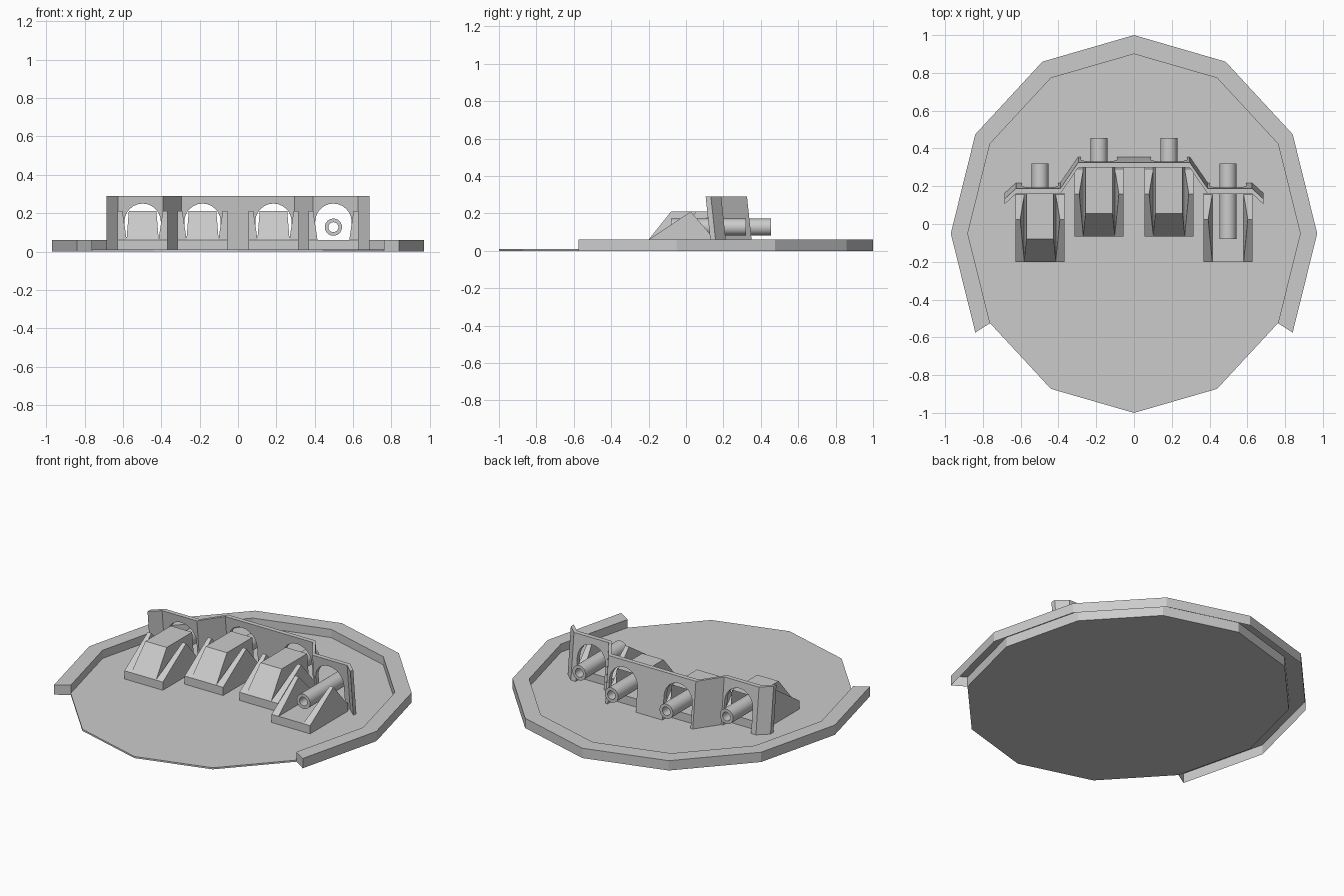
import bpy, bmesh
from math import sin, cos, pi, radians

cube = bpy.data.objects.get("Cube")
if cube:
    bpy.data.objects.remove(cube)

grey = bpy.data.materials.new("light_grey")
grey.use_nodes = True
grey.diffuse_color = (0.6, 0.6, 0.6, 1)
grey.node_tree.nodes["Principled BSDF"].inputs["Base Color"].default_value = (0.6, 0.6, 0.6, 1)


def make(name, verts, faces):
    mesh = bpy.data.meshes.new(name)
    mesh.from_pydata(verts, [], faces)
    bm = bmesh.new()
    bm.from_mesh(mesh)
    bmesh.ops.recalc_face_normals(bm, faces=bm.faces)
    bm.to_mesh(mesh)
    bm.free()
    mesh.materials.append(grey)
    ob = bpy.data.objects.new(name, mesh)
    bpy.context.collection.objects.link(ob)
    return ob


def loft(name, rings, cap_start=True, cap_end=True, closed=False):
    """Skin a list of equal-sized rings, with optional caps."""
    n = len(rings[0])
    verts = [p for ring in rings for p in ring]
    count = len(rings)
    faces = []
    for i in range(count if closed else count - 1):
        a, b = i * n, (i + 1) % count * n
        faces += [(a + k, a + (k + 1) % n, b + (k + 1) % n, b + k) for k in range(n)]
    if cap_start and not closed:
        faces.append(tuple(range(n)))
    if cap_end and not closed:
        faces.append(tuple((count - 1) * n + k for k in range(n)))
    return make(name, verts, faces)


def rect(x0, x1, y0, y1, z):
    return [(x0, y0, z), (x1, y0, z), (x1, y1, z), (x0, y1, z)]


def circle(x, y, z, r, n=24):
    return [(x + r * cos(2 * pi * k / n), y, z + r * sin(2 * pi * k / n)) for k in range(n)]


# Twelve-sided floor plate
def plate_point(k, rx, ry, z):
    a = 2 * pi * k / 12
    return (rx * cos(a), ry * sin(a) - 0.05, z)


IN, OUT = (0.88, 0.95), (0.97, 1.05)
loft("floor_plate", [[plate_point(k, *IN, z) for k in range(12)] for z in (0, 0.01)])

# Raised rim around the back and sides, open underneath
rim = loft("rim", [[plate_point(k, *IN, 0), plate_point(k, *IN, 0.06),
                    plate_point(k, *OUT, 0.06), plate_point(k, *OUT, 0)]
                   for k in range(-1, 8)])
bm = bmesh.new()
bm.from_mesh(rim.data)
under = [f for f in bm.faces if all(v.co.z < 0.001 for v in f.verts)]
bmesh.ops.delete(bm, geom=under, context='FACES')
bm.to_mesh(rim.data)
bm.free()

# Folded wall, leaning forward at the top
half = [(0.685, 0.105), (0.625, 0.16), (0.39, 0.16), (0.295, 0.298)]
path = [(-x, y) for x, y in half] + half[::-1]
THICK, LEAN = 0.028, 0.03
wall = loft("folded_wall", [[(x, y + LEAN, 0.01), (x, y + LEAN + THICK, 0.01),
                             (x, y + THICK, 0.29), (x, y, 0.29)] for x, y in path])

# Four units: centre x, y offset, has a hood
units = [("outer_right", -0.4975, 0, True), ("inner_right", -0.185, 0.135, True),
         ("inner_left", 0.185, 0.135, True), ("outer_left", 0.4975, 0, False)]

for name, cx, dy, hooded in units:
    # Arched opening in the wall
    arch = [(0.095, 0), (0.095, 0.155)]
    arch += [(0.095 * cos(pi * k / 12), 0.155 + 0.095 * sin(pi * k / 12)) for k in range(1, 12)]
    arch += [(-0.095, 0.155), (-0.095, 0)]
    cutter = loft("arch_cutter", [[(cx + u, y + dy, z) for u, z in arch] for y in (0.1, 0.3)])
    cutter.hide_render = True
    mod = wall.modifiers.new("arch", 'BOOLEAN')
    mod.operation, mod.object, mod.solver = 'DIFFERENCE', cutter, 'EXACT'
    bpy.context.view_layer.objects.active = wall
    bpy.ops.object.modifier_apply(modifier=mod.name)
    bpy.data.objects.remove(cutter)

    # Base slab
    loft(name + "_base", [rect(cx - 0.13, cx + 0.13, dy - 0.2, dy + 0.165, z) for z in (0.01, 0.06)])

    # Triangular side fins with a narrow ridge
    for side, s in (("right", -1), ("left", 1)):
        o, i, ridge = cx + s * 0.13, cx + s * 0.083, cx + s * 0.105
        make(f"{name}_{side}_fin",
             rect(o, i, dy - 0.2, dy + 0.155, 0.06) + [(o, dy + 0.025, 0.21), (ridge, dy + 0.025, 0.21)],
             [(0, 1, 2, 3), (0, 1, 5, 4), (2, 3, 4, 5), (0, 4, 3), (1, 2, 5)])

    # Sloped hood, open at the back
    if hooded:
        make(name + "_hood",
             rect(cx - 0.084, cx + 0.084, dy - 0.2, dy + 0.165, 0.06)
             + rect(cx - 0.072, cx + 0.072, dy - 0.08, dy + 0.165, 0.21),
             [(0, 1, 5, 4), (1, 2, 6, 5), (0, 3, 7, 4), (4, 5, 6, 7)])

    # Hollow tube through the arch
    y0, y1 = dy - 0.08, dy + 0.32
    tube = loft(name + "_tube", [circle(cx, y, 0.127, r) for y, r in
                                 ((y0, 0.045), (y1, 0.045), (y1, 0.026), (y0, 0.026))], closed=True)
    bpy.ops.object.select_all(action='DESELECT')
    tube.select_set(True)
    bpy.context.view_layer.objects.active = tube
    bpy.ops.object.shade_smooth_by_angle(angle=radians(35))
